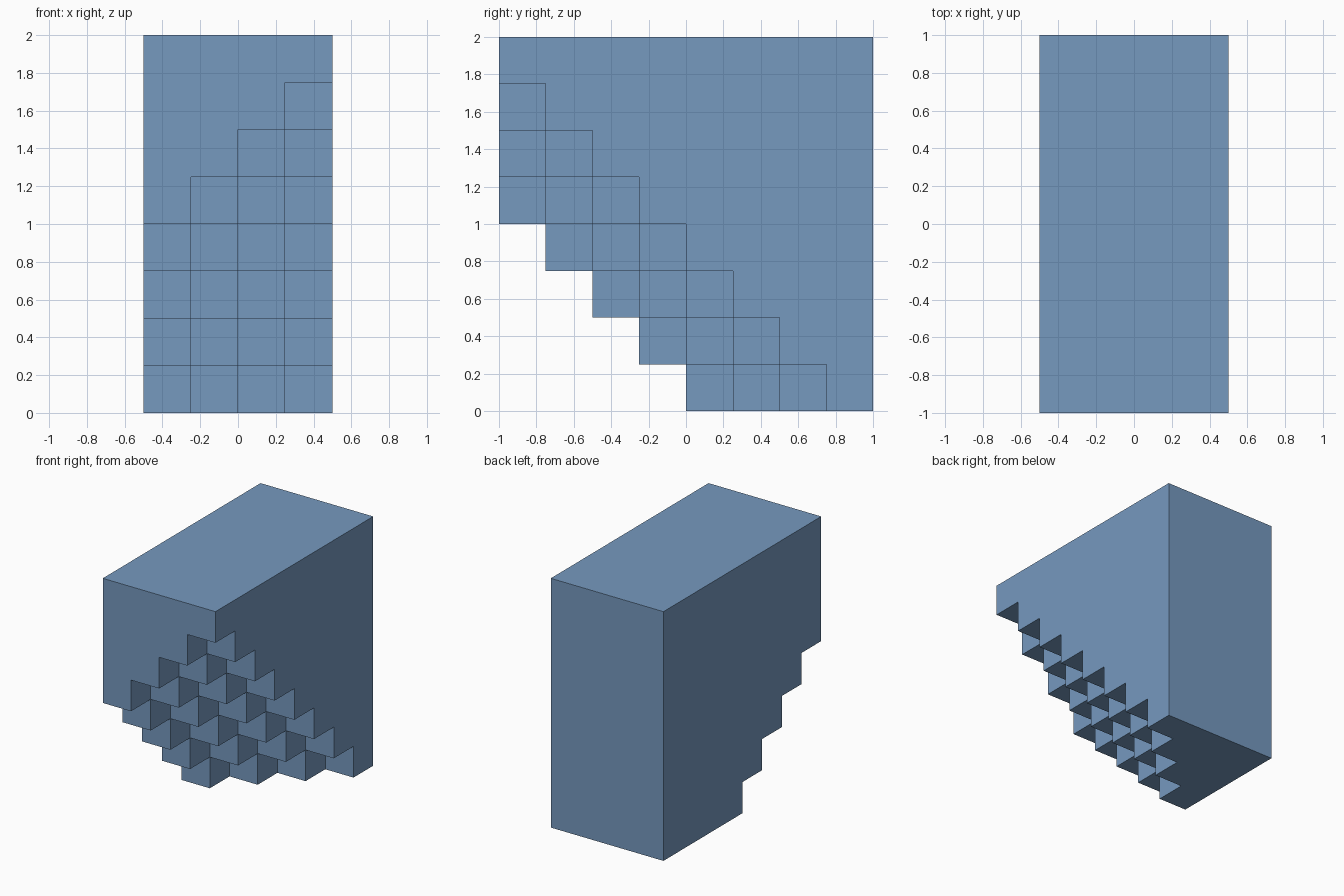
import bpy, bmesh, math

cube = bpy.data.objects.get("Cube")
if cube:
    bpy.data.objects.remove(cube, do_unlink=True)

STEP = 0.25
NX, NY, NZ = 4, 8, 8


def solid(c):
    # Block with one lower corner cut away in diagonal steps
    i, j, k = c
    return 0 <= i < NX and 0 <= j < NY and max(0, 4 + i - j) <= k < NZ


# Outer skin of the stepped block
bm = bmesh.new()
for i in range(NX):
    for j in range(NY):
        for k in range(NZ):
            cell = (i, j, k)
            if not solid(cell):
                continue
            for axis in range(3):
                for side in (0, 1):
                    near = list(cell)
                    near[axis] += 2 * side - 1
                    if solid(near):
                        continue
                    u, v = (axis + 1) % 3, (axis + 2) % 3
                    ring = []
                    for du, dv in ((0, 0), (1, 0), (1, 1), (0, 1)):
                        p = list(cell)
                        p[axis] += side
                        p[u] += du
                        p[v] += dv
                        ring.append(bm.verts.new(((p[0] - NX / 2) * STEP,
                                                  (p[1] - NY / 2) * STEP,
                                                  p[2] * STEP)))
                    bm.faces.new(ring if side else ring[::-1])

# Weld the skin and merge the flat areas into single faces
bmesh.ops.remove_doubles(bm, verts=bm.verts, dist=0.001)
bmesh.ops.dissolve_limit(bm, angle_limit=math.radians(1),
                         verts=bm.verts, edges=bm.edges)
bmesh.ops.recalc_face_normals(bm, faces=bm.faces)

mesh = bpy.data.meshes.new("stepped_block")
bm.to_mesh(mesh)
bm.free()
block = bpy.data.objects.new("stepped_block", mesh)
bpy.context.collection.objects.link(block)

# Single flat colour
color = (0.181, 0.319, 0.521, 1.0)
mat = bpy.data.materials.new("soft_blue")
mat.use_nodes = True
mat.diffuse_color = color
for node in mat.node_tree.nodes:
    if node.type == 'BSDF_PRINCIPLED':
        node.inputs["Base Color"].default_value = color
mesh.materials.append(mat)
